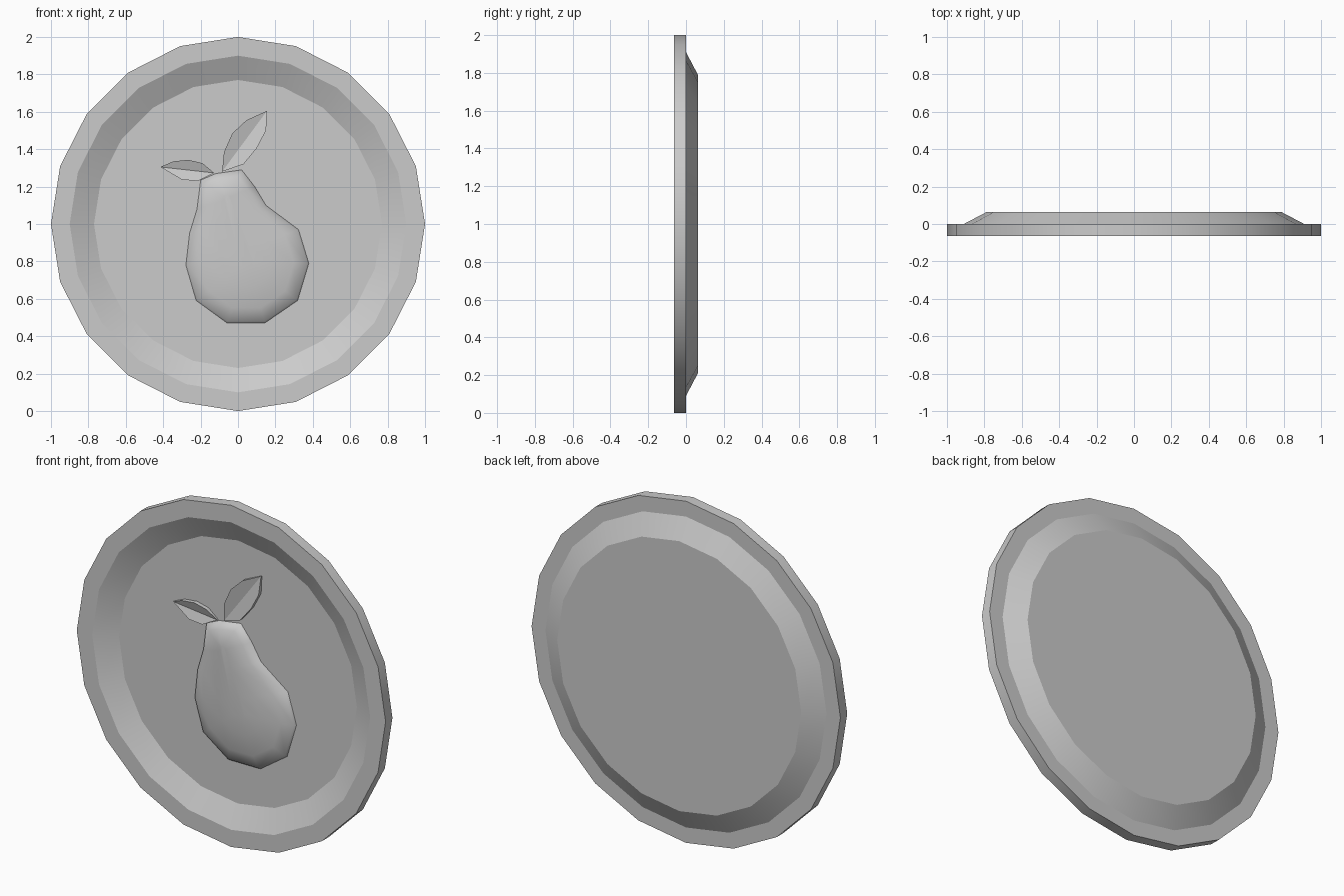
import bpy, bmesh, math
from mathutils import Vector

cube = bpy.data.objects.get("Cube")
if cube:
    bpy.data.objects.remove(cube, do_unlink=True)

GREY = (0.6, 0.6, 0.6, 1)
grey = bpy.data.materials.new("plain grey")
grey.use_nodes = True
grey.diffuse_color = GREY
grey.node_tree.nodes["Principled BSDF"].inputs["Base Color"].default_value = GREY


def loft(name, rings, cap_start=False, cap_end=True, smooth_angle=None):
    """Skin a list of equal-length point rings and cap the ends."""
    bm = bmesh.new()
    loops = [[bm.verts.new(p) for p in ring] for ring in rings]
    n = len(loops[0])
    for a, b in zip(loops, loops[1:]):
        for i in range(n):
            j = (i + 1) % n
            bm.faces.new((a[i], a[j], b[j], b[i]))
    if cap_start:
        bm.faces.new(loops[0])
    if cap_end:
        bm.faces.new(loops[-1])
    bmesh.ops.recalc_face_normals(bm, faces=bm.faces)
    return finish(name, bm, smooth_angle)


def finish(name, bm, smooth_angle=None):
    mesh = bpy.data.meshes.new(name)
    bm.to_mesh(mesh)
    bm.free()
    mesh.materials.append(grey)
    obj = bpy.data.objects.new(name, mesh)
    bpy.context.collection.objects.link(obj)
    if smooth_angle:
        bpy.ops.object.select_all(action='DESELECT')
        obj.select_set(True)
        bpy.context.view_layer.objects.active = obj
        bpy.ops.object.shade_smooth_by_angle(angle=math.radians(smooth_angle))
    return obj


# Dished plate: (radius, y) profile from front floor round the rim to the back
def circle(radius, y, sides=20):
    angles = [math.tau * i / sides for i in range(sides)]
    return [(radius * math.cos(a), y, 1 + radius * math.sin(a)) for a in angles]


profile = [(0.77, 0), (0.9, -0.063), (1, -0.063), (1, 0), (0.91, 0), (0.79, 0.063)]
loft("plate", [circle(r, y) for r, y in profile], cap_start=True, smooth_angle=20)

# Pear relief: outline shrunk in steps towards a raised spine
outline = [(-0.2, 1.235), (-0.22, 1.08), (-0.26, 0.95), (-0.28, 0.78),
           (-0.225, 0.59), (-0.06, 0.47), (0.145, 0.47), (0.32, 0.59),
           (0.38, 0.79), (0.325, 0.97), (0.15, 1.1), (0.09, 1.2),
           (0.02, 1.29), (-0.12, 1.27)]
neck, belly = Vector((-0.06, 1.14)), Vector((0.05, 0.8))


def pear_ring(scale, y):
    ring = []
    for p in map(Vector, outline):
        t = min(1, max(0, (p - neck).dot(belly - neck) / (belly - neck).length_squared))
        spine = neck.lerp(belly, t)
        q = spine + (p - spine) * scale
        ring.append((q.x, y, q.y))
    return ring


loft("pear", [pear_ring(s, y) for s, y in
              [(1, 0.002), (0.97, -0.012), (0.75, -0.035), (0.4, -0.052), (0.1, -0.058)]],
     smooth_angle=60)


# Leaves: two halves folded along a sunken midrib, with thin side walls
def leaf(name, base, tip, side_a, side_b):
    bm = bmesh.new()
    rim = -0.024
    vert = lambda p, y: bm.verts.new((p[0], y, p[1]))
    ends = [vert(base, -0.008), vert(tip, -0.008)]
    halves = [[vert(p, rim) for p in side] for side in (side_a, side_b)]
    for half in halves:
        bm.faces.new([ends[0], *half, ends[1]])
    border = [ends[0], *halves[0], ends[1], *reversed(halves[1])]
    floor = [bm.verts.new((v.co.x, 0.002, v.co.z)) for v in border]
    for i in range(len(border)):
        j = (i + 1) % len(border)
        bm.faces.new((border[i], border[j], floor[j], floor[i]))
    bmesh.ops.recalc_face_normals(bm, faces=bm.faces)
    # The folded face points out of the front
    if sum(f.normal.y for f in bm.faces[:] if abs(f.normal.y) > 0.5) > 0:
        bmesh.ops.reverse_faces(bm, faces=bm.faces)
    finish(name, bm)


leaf("left_leaf", (-0.085, 1.28), (0.155, 1.605),
     [(-0.075, 1.385), (-0.03, 1.485), (0.045, 1.555)],
     [(0.03, 1.32), (0.1, 1.405), (0.15, 1.5)])
leaf("right_leaf", (-0.128, 1.273), (-0.415, 1.305),
     [(-0.19, 1.325), (-0.265, 1.343), (-0.345, 1.335)],
     [(-0.215, 1.23), (-0.3, 1.237)])
